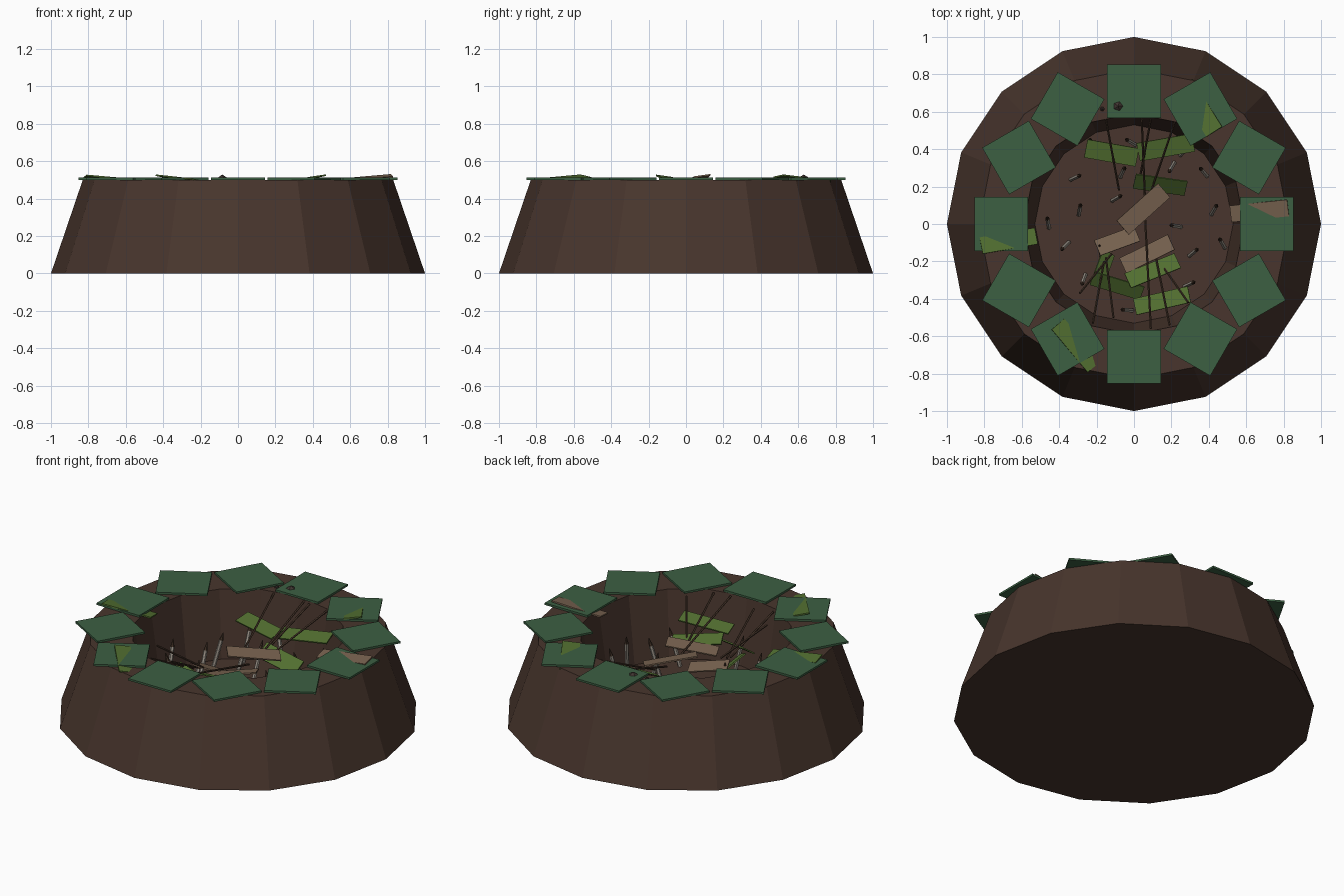
import bpy, bmesh, math
from mathutils import Vector, Matrix

if "Cube" in bpy.data.objects:
    bpy.data.objects.remove(bpy.data.objects["Cube"])


def material(name, rgb):
    m = bpy.data.materials.new(name)
    m.diffuse_color = (*rgb, 1)
    m.use_nodes = True
    m.node_tree.nodes["Principled BSDF"].inputs["Base Color"].default_value = m.diffuse_color
    return m


EARTH = material("earth", (0.065, 0.036, 0.026))
COVER = material("cover_green", (0.045, 0.115, 0.055))
LEAF = material("leaf_green", (0.085, 0.16, 0.03))
DRY = material("dry_leaf", (0.19, 0.125, 0.08))
WOOD = material("dark_wood", (0.06, 0.035, 0.022))
PALE = material("pale_stake", (0.38, 0.34, 0.29))
STONE = material("stone", (0.05, 0.035, 0.03))


def finish(name, bm, mat):
    bmesh.ops.recalc_face_normals(bm, faces=bm.faces)
    me = bpy.data.meshes.new(name)
    bm.to_mesh(me)
    bm.free()
    ob = bpy.data.objects.new(name, me)
    me.materials.append(mat)
    bpy.context.collection.objects.link(ob)
    return ob


def plate(name, mat, loc, size, yaw, tilt_x=0, tilt_y=0):
    bm = bmesh.new()
    bmesh.ops.create_cube(bm, size=1)
    bmesh.ops.scale(bm, vec=size, verts=bm.verts)
    ob = finish(name, bm, mat)
    rot = (Matrix.Rotation(math.radians(yaw), 4, 'Z')
           @ Matrix.Rotation(math.radians(tilt_y), 4, 'Y')
           @ Matrix.Rotation(math.radians(tilt_x), 4, 'X'))
    ob.matrix_world = Matrix.Translation(loc) @ rot


def rod(name, mat, a, b, r1, r2, sides=6):
    a, b = Vector(a), Vector(b)
    bm = bmesh.new()
    bmesh.ops.create_cone(bm, cap_ends=True, segments=sides, radius1=r1,
                          radius2=r2, depth=(b - a).length)
    ob = finish(name, bm, mat)
    ob.matrix_world = (Matrix.Translation((a + b) / 2)
                       @ (b - a).to_track_quat('Z', 'Y').to_matrix().to_4x4())


# earth mound with the sunken pit: rings spun from a short profile
bm = bmesh.new()
rings = []
for r, z in [(1, 0), (0.83, 0.5), (0.59, 0.5), (0.53, 0.1)]:
    rings.append([bm.verts.new((r * math.cos(k * math.pi / 8), r * math.sin(k * math.pi / 8), z))
                  for k in range(16)])
for lo, hi in zip(rings, rings[1:]):
    for k in range(16):
        j = (k + 1) % 16
        bm.faces.new((lo[k], lo[j], hi[j], hi[k]))
bm.faces.new(rings[0])
bm.faces.new(rings[-1])
finish("earth_pit", bm, EARTH)

# twelve square cover mats round the rim
for k in range(12):
    t = math.radians(30 * k)
    plate(f"cover_mat_{k}", COVER, (0.71 * math.cos(t), 0.71 * math.sin(t), 0.507),
          (0.288, 0.288, 0.012), -30 * k)

# sharpened stakes on the pit floor: x, y, lean direction in degrees
stakes = [(0.37, 0.28, 130), (-0.31, 0.25, 25), (-0.46, 0.01, 100), (-0.37, -0.12, 225),
          (-0.27, -0.30, 250), (-0.04, -0.46, 175), (0.30, -0.32, 25), (0.47, -0.10, 120),
          (0.32, -0.15, 40), (0.43, 0.08, 60), (0.27, 0.39, 45), (-0.06, 0.28, 65),
          (-0.02, 0.44, 150), (-0.29, 0.08, 80), (-0.09, 0.14, 30), (0.22, -0.01, 170),
          (-0.18, -0.14, 100), (-0.24, 0.43, 75), (0.20, 0.30, 240)]
for i, (x, y, d) in enumerate(stakes):
    lean = Vector((math.cos(math.radians(d)), math.sin(math.radians(d)), 0)) * 0.03
    base = Vector((x, y, 0.10)) - lean
    tip = Vector((x, y, 0.33)) + lean
    neck = base.lerp(tip, 0.8)
    rod(f"stake_{i}", PALE, base, neck, 0.012, 0.012)
    rod(f"stake_tip_{i}", WOOD, neck, tip, 0.012, 0.002)

# thin broken sticks sloping from the rim into the pit
sticks = [((-0.15, 0.56), (-0.08, 0.18)), ((0.04, 0.59), (0.06, 0.10)),
          ((0.22, 0.55), (0.09, 0.17)), ((0.09, 0.56), (0.03, 0.24)),
          ((0.09, -0.56), (0.06, 0.02)), ((0.19, -0.54), (0.11, -0.14)),
          ((-0.22, -0.53), (-0.16, -0.20)), ((-0.11, -0.50), (-0.15, -0.18)),
          ((0.29, -0.42), (0.15, -0.22)), ((-0.29, -0.37), (-0.12, -0.16))]
for i, (a, b) in enumerate(sticks):
    rod(f"stick_{i}", WOOD, (*a, 0.49), (*b, 0.32), 0.006, 0.006, 5)

# fallen leaves: material, position, length, width, yaw, tilt about x, tilt about y
leaves = [(LEAF, (-0.12, 0.38, 0.37), 0.28, 0.10, -10, 12, 4),
          (LEAF, (0.17, 0.41, 0.375), 0.30, 0.10, 10, 14, -5),
          (LEAF, (0.14, 0.21, 0.30), 0.28, 0.10, -8, 40, 6),
          (LEAF, (0.10, -0.25, 0.34), 0.29, 0.09, 22, -20, 8),
          (LEAF, (0.15, -0.41, 0.37), 0.30, 0.09, 13, -14, -6),
          (LEAF, (-0.09, -0.33, 0.33), 0.28, 0.09, -17, 35, 5),
          (LEAF, (-0.16, -0.22, 0.28), 0.16, 0.08, 70, 30, 25),
          (DRY, (0.05, 0.08, 0.36), 0.30, 0.10, 42, 10, 8),
          (DRY, (-0.09, -0.09, 0.29), 0.23, 0.09, 20, -14, 10),
          (DRY, (0.07, -0.16, 0.34), 0.29, 0.09, 26, -10, -8),
          (DRY, (0.67, 0.07, 0.508), 0.31, 0.09, 6, 8, -5),
          (LEAF, (-0.67, -0.09, 0.505), 0.30, 0.09, 10, -8, 5),
          (LEAF, (0.35, 0.62, 0.504), 0.30, 0.10, -58, 7, -6),
          (LEAF, (-0.31, -0.65, 0.508), 0.30, 0.09, -50, -9, 4)]
for i, (mat, loc, length, width, yaw, tx, ty) in enumerate(leaves):
    plate(f"leaf_{i}", mat, loc, (length, width, 0.008), yaw, tx, ty)

# small stones on the rim
for i, (x, y, r) in enumerate([(-0.085, 0.63, 0.029), (-0.17, 0.615, 0.013)]):
    bm = bmesh.new()
    bmesh.ops.create_icosphere(bm, subdivisions=1, radius=r)
    bmesh.ops.translate(bm, vec=(x, y, 0.5), verts=bm.verts)
    finish(f"stone_{i}", bm, STONE)
